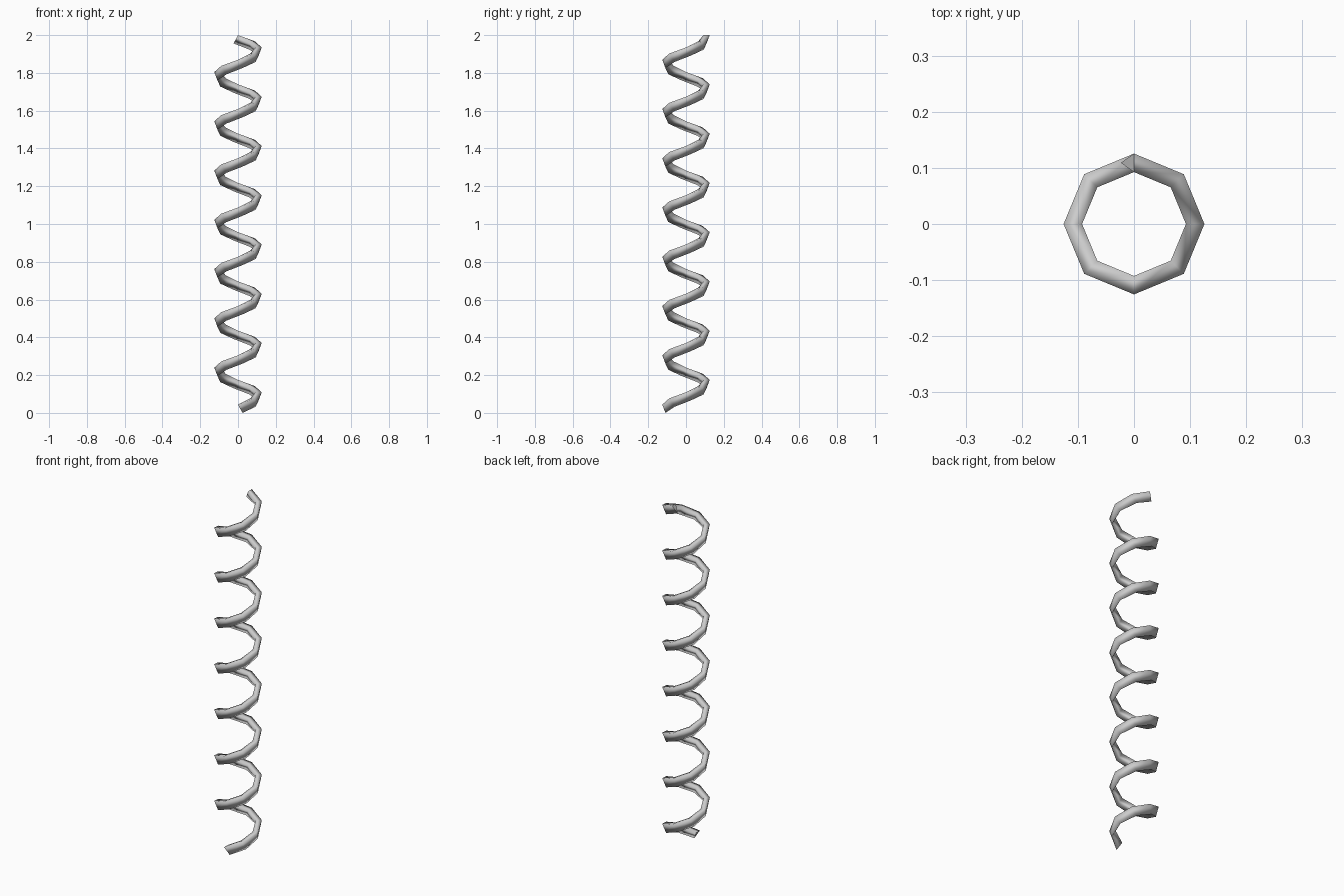
import bpy
import bmesh
from math import sin, cos, pi, radians

if "Cube" in bpy.data.objects:
    bpy.data.objects.remove(bpy.data.objects["Cube"])

SIDES, TURNS = 8, 7.5           # low-poly coil: eight steps per turn
RADIUS, HALF_WIDTH = 0.109, 0.0165
DEPTH, TILT = 0.05, radians(28)
Z_TOP = 2.0
Z_START = DEPTH * cos(TILT)     # lowest corner rests on the floor

bm = bmesh.new()
steps = int(SIDES * TURNS)
rings = []

# Three-cornered section swept up the helix: flat top, one lower corner
for i in range(steps + 1):
    a = -pi / 2 + 2 * pi * i / SIDES
    z = Z_START + (Z_TOP - Z_START) * i / steps
    c, s = cos(a), sin(a)
    outer, inner = RADIUS + HALF_WIDTH, RADIUS - HALF_WIDTH
    lean = DEPTH * sin(TILT)
    rings.append([
        bm.verts.new((outer * c, outer * s, z)),
        bm.verts.new((inner * c, inner * s, z)),
        bm.verts.new((RADIUS * c - lean * s, RADIUS * s + lean * c,
                      z - DEPTH * cos(TILT))),
    ])

# Smooth sides
for low, high in zip(rings, rings[1:]):
    for k in range(3):
        n = (k + 1) % 3
        bm.faces.new((low[k], low[n], high[n], high[k])).smooth = True

# Flat end caps
bm.faces.new(rings[0])
bm.faces.new(rings[-1])
bmesh.ops.recalc_face_normals(bm, faces=bm.faces)

mesh = bpy.data.meshes.new("spiral_coil")
bm.to_mesh(mesh)
bm.free()
coil = bpy.data.objects.new("spiral_coil", mesh)
bpy.context.collection.objects.link(coil)
